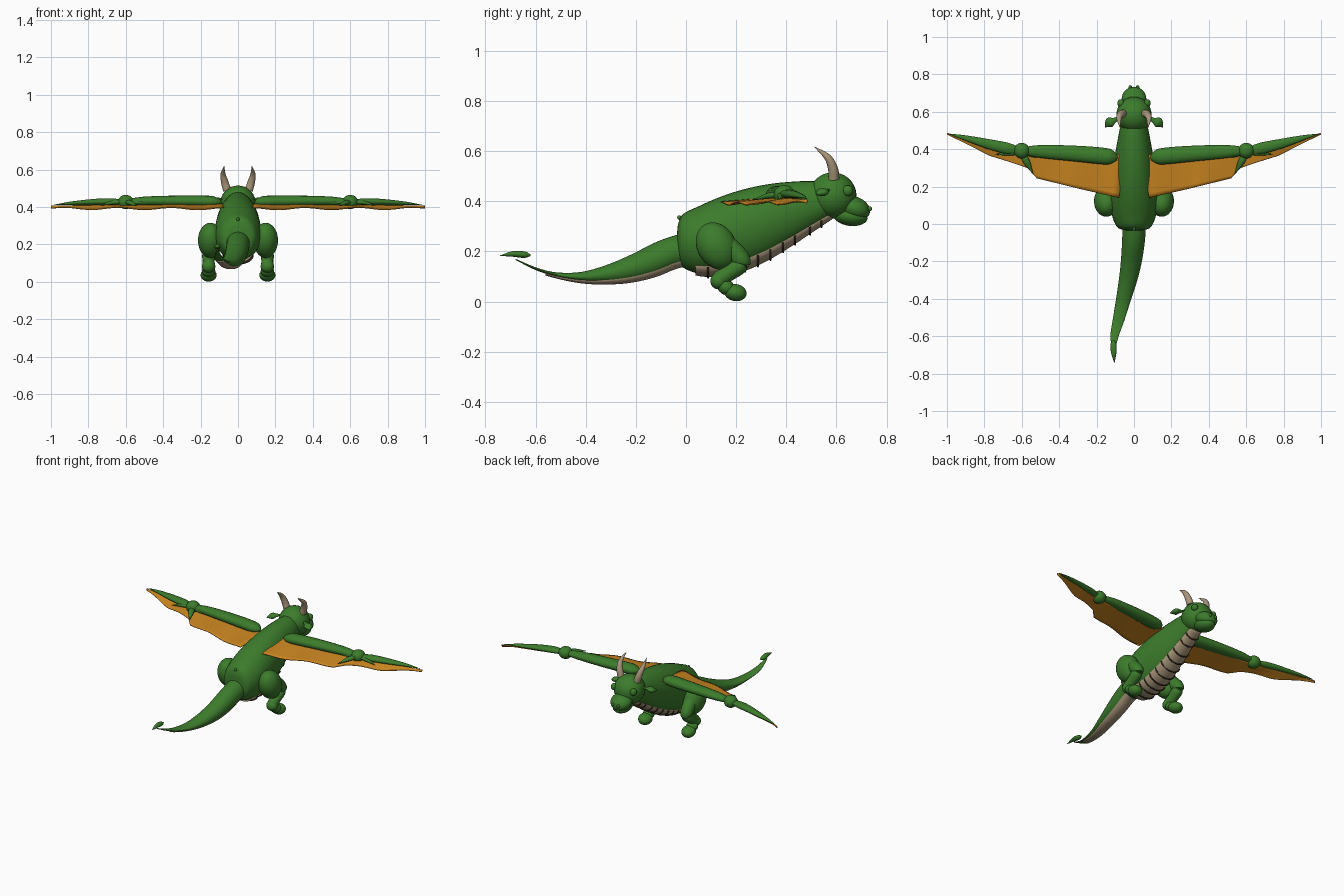
import bpy, bmesh, math
from mathutils import Vector, Euler

if "Cube" in bpy.data.objects:
    bpy.data.objects.remove(bpy.data.objects["Cube"])


def material(name, rgb):
    m = bpy.data.materials.new(name)
    m.use_nodes = True
    m.diffuse_color = (*rgb, 1)
    m.node_tree.nodes["Principled BSDF"].inputs["Base Color"].default_value = (*rgb, 1)
    return m


GREEN = material("scale green", (0.045, 0.2, 0.025))
ORANGE = material("membrane orange", (0.6, 0.24, 0.015))
BEIGE = material("horn beige", (0.4, 0.31, 0.2))
DARK = material("dark brown", (0.045, 0.028, 0.014))


def finish(name, bm, mat, angle=60):
    bmesh.ops.recalc_face_normals(bm, faces=bm.faces)
    mesh = bpy.data.meshes.new(name)
    bm.to_mesh(mesh)
    bm.free()
    mesh.materials.append(mat)
    ob = bpy.data.objects.new(name, mesh)
    bpy.context.collection.objects.link(ob)
    bpy.ops.object.select_all(action="DESELECT")
    ob.select_set(True)
    bpy.context.view_layer.objects.active = ob
    bpy.ops.object.shade_smooth_by_angle(angle=math.radians(angle))
    return ob


def smooth_path(keys, steps):
    """Catmull-Rom samples through tuples of any length."""
    k = [Vector(p) for p in keys]
    k = [2 * k[0] - k[1]] + k + [2 * k[-1] - k[-2]]
    out = []
    for i in range(1, len(k) - 2):
        a, b, c, d = k[i - 1:i + 3]
        for s in range(steps):
            t = s / steps
            out.append(0.5 * (2 * b + (c - a) * t + (2 * a - 5 * b + 4 * c - d) * t * t
                              + (3 * b - a - 3 * c + d) * t ** 3))
    return out + [k[-2]]


def skin(name, rings, mat):
    bm = bmesh.new()
    rows = [[bm.verts.new(p) for p in ring] for ring in rings]
    n = len(rows[0])
    for a, b in zip(rows, rows[1:]):
        for i in range(n):
            j = (i + 1) % n
            bm.faces.new((a[i], a[j], b[j], b[i]))
    bm.faces.new(rows[0])
    bm.faces.new(rows[-1])
    return finish(name, bm, mat)


def loft(name, sections, mat, n=32):
    """Upright elliptical sections: centre x, y, top z, bottom z, half width."""
    rings = []
    for x, y, top, low, w in sections:
        mid, h = (top + low) / 2, max((top - low) / 2, 0.001)
        rings.append([(x + max(w, 0.001) * math.cos(a), y, mid + h * math.sin(a))
                      for a in (i * math.tau / n for i in range(n))])
    return skin(name, rings, mat)


def tube(name, keys, mat, flat=1.0, n=16, steps=6):
    """Round limb through x, y, z, radius; flat scales its vertical thickness."""
    pts = smooth_path([(*k,) for k in [tuple(k) for k in keys]], steps)
    rings = []
    for i, p in enumerate(pts):
        d = (pts[min(i + 1, len(pts) - 1)] - pts[max(i - 1, 0)])
        d = Vector(d[:3]).normalized()
        side = d.cross(Vector((0, 0, 1)))
        side = side.normalized() if side.length > 0.05 else Vector((1, 0, 0))
        up = side.cross(d)
        r = max(p[3], 0.0008)
        rings.append([Vector(p[:3]) + r * (math.cos(a) * side + flat * math.sin(a) * up)
                      for a in (k * math.tau / n for k in range(n))])
    return skin(name, rings, mat)


def ball(name, centre, radii, mat=GREEN, tilt=0):
    bm = bmesh.new()
    bmesh.ops.create_uvsphere(bm, u_segments=28, v_segments=18, radius=1)
    turn = Euler((math.radians(tilt), 0, 0)).to_matrix()
    for v in bm.verts:
        v.co = turn @ Vector(a * b for a, b in zip(v.co, radii)) + Vector(centre)
    return finish(name, bm, mat)


# Body and belly
body = smooth_path([
    (0, -0.035, 0.28, 0.20, 0.025), (0, -0.03, 0.315, 0.165, 0.065), (0, -0.01, 0.35, 0.135, 0.095),
    (0, 0.05, 0.38, 0.112, 0.118), (0, 0.13, 0.415, 0.11, 0.125), (0, 0.22, 0.445, 0.127, 0.12),
    (0, 0.32, 0.467, 0.17, 0.11), (0, 0.42, 0.478, 0.23, 0.093), (0, 0.51, 0.48, 0.29, 0.076),
    (0, 0.6, 0.465, 0.35, 0.06)], 6)
loft("body", body, GREEN)
ball("rear_nub", (0, -0.026, 0.335), (0.009, 0.009, 0.009))


def belly_section(s, grow=0.0):
    x, y, top, low, w = s
    h = (top - low) / 2
    return (x, y, low + 0.6 * h, low - 0.01 - grow, 0.64 * w + grow)


loft("belly", [belly_section(s) for s in body if 0.03 < s[1] < 0.585], BEIGE)

# Dark seams across the belly
for i in range(10):
    y = 0.09 + 0.05 * i
    s = min(body, key=lambda q: abs(q[1] - y))
    x, _, top, low, w = belly_section(s, 0.003)
    mid, h = (top + low) / 2, (top - low) / 2
    arc = [(w * math.cos(a), s[1], mid + h * math.sin(a), 0.004)
           for a in (math.radians(190 + 16 * k) for k in range(11))]
    tube(f"belly_seam_{i + 1}", arc, DARK, n=6, steps=2)

# Tail with a pale underside and a leaf tip
tail = smooth_path([
    (0, 0.02, 0.275, 0.15, 0.062), (0, -0.04, 0.265, 0.137, 0.062), (-0.005, -0.12, 0.237, 0.105, 0.06),
    (-0.017, -0.22, 0.187, 0.082, 0.055), (-0.036, -0.32, 0.145, 0.075, 0.048),
    (-0.06, -0.42, 0.118, 0.08, 0.039), (-0.084, -0.52, 0.117, 0.1, 0.031),
    (-0.104, -0.6, 0.137, 0.126, 0.022), (-0.11, -0.68, 0.171, 0.166, 0.006)], 6)
loft("tail", tail, GREEN)
loft("tail_underside", [(x, y, b + 0.5 * (t - b), b - 0.007, 0.74 * w)
                        for x, y, t, b, w in tail if y > -0.57], BEIGE)
tube("tail_tip", [(-0.108, -0.62, 0.185, 0.004), (-0.11, -0.645, 0.187, 0.016),
                  (-0.108, -0.69, 0.19, 0.014), (-0.105, -0.742, 0.183, 0.001)], GREEN, flat=0.8)

# Head and muzzle
ball("head", (0, 0.585, 0.423), (0.094, 0.095, 0.092))
ball("muzzle", (0, 0.67, 0.373), (0.066, 0.066, 0.046), tilt=-20)
ball("lower_jaw", (0, 0.655, 0.342), (0.056, 0.07, 0.04), tilt=-8)

# Wing membrane outlines
LEAD = [(0.05, 0.37), (0.3, 0.38), (0.5, 0.39), (0.6, 0.39), (0.68, 0.405), (0.77, 0.43), (1, 0.485)]
TRAIL = [(0.08, 0.14), (0.3, 0.19), (0.52, 0.245), (0.57, 0.3), (0.68, 0.337), (0.77, 0.365), (1, 0.481)]


def membrane(name, s):
    bm = bmesh.new()
    rows, cuts, across = [], 6, 10
    for i in range((len(LEAD) - 1) * cuts + 1):
        k = min(i // cuts, len(LEAD) - 2)
        t = i / cuts - k
        a = Vector(LEAD[k]).lerp(Vector(LEAD[k + 1]), t)
        b = Vector(TRAIL[k]).lerp(Vector(TRAIL[k + 1]), t)
        row = []
        for j in range(across + 1):
            v = j / across
            p = a.lerp(b, v)
            z = 0.418 - 0.012 * p.x - v * 0.027 * (1 - 0.5 * p.x) + 0.006 * v * math.sin(22 * p.x)
            row.append(bm.verts.new((s * p.x, p.y, z)))
        rows.append(row)
    for a, b in zip(rows, rows[1:]):
        for j in range(across):
            bm.faces.new((a[j], a[j + 1], b[j + 1], b[j]))
    ob = finish(name, bm, ORANGE)
    mod = ob.modifiers.new("thickness", "SOLIDIFY")
    mod.thickness, mod.offset = 0.005, 0


# Paired parts
for side, s in (("left", 1), ("right", -1)):
    def limb(name, keys, mat=GREEN, flat=1.0):
        tube(f"{side}_{name}", [(s * x, y, z, r) for x, y, z, r in keys], mat, flat)

    def lump(name, c, r, mat=GREEN, tilt=0):
        ball(f"{side}_{name}", (s * c[0], c[1], c[2]), r, mat, tilt)

    # Face
    limb("horn", [(0.058, 0.59, 0.49, 0.022), (0.07, 0.586, 0.53, 0.02),
                  (0.08, 0.565, 0.575, 0.014), (0.074, 0.512, 0.618, 0.001)], BEIGE)
    limb("ear", [(0.08, 0.572, 0.445, 0.006), (0.105, 0.555, 0.442, 0.014),
                 (0.13, 0.542, 0.436, 0.027), (0.155, 0.518, 0.428, 0.002)], flat=0.6)
    lump("eye", (0.07, 0.645, 0.442), (0.019, 0.022, 0.022))
    lump("nostril", (0.02, 0.732, 0.37), (0.009, 0.01, 0.01))
    # Leg
    lump("thigh", (0.148, 0.122, 0.222), (0.066, 0.078, 0.098), tilt=28)
    limb("knee", [(0.15, 0.15, 0.235, 0.04), (0.155, 0.2, 0.19, 0.04),
                  (0.157, 0.226, 0.155, 0.034), (0.157, 0.225, 0.135, 0.012)])
    limb("shin", [(0.157, 0.235, 0.16, 0.015), (0.157, 0.215, 0.145, 0.034),
                  (0.157, 0.165, 0.11, 0.032), (0.157, 0.13, 0.088, 0.032), (0.157, 0.105, 0.075, 0.012)])
    lump("ankle", (0.157, 0.13, 0.082), (0.036, 0.033, 0.033))
    lump("instep", (0.157, 0.16, 0.057), (0.036, 0.038, 0.03), tilt=-30)
    lump("foot", (0.157, 0.197, 0.036), (0.043, 0.045, 0.034), tilt=-10)
    # Wing
    limb("upper_wing_arm", [(0.09, 0.352, 0.425, 0.012), (0.115, 0.357, 0.427, 0.034),
                            (0.16, 0.363, 0.43, 0.044), (0.32, 0.377, 0.432, 0.042),
                            (0.5, 0.388, 0.432, 0.034), (0.6, 0.392, 0.428, 0.018)], flat=0.7)
    lump("wing_joint", (0.6, 0.392, 0.427), (0.042, 0.042, 0.038))
    limb("outer_wing_arm", [(0.61, 0.392, 0.427, 0.018), (0.68, 0.405, 0.429, 0.03),
                            (0.78, 0.428, 0.427, 0.026), (0.9, 0.46, 0.42, 0.014),
                            (0.985, 0.481, 0.411, 0.002)], flat=0.6)
    limb("inner_wing_finger", [(0.6, 0.38, 0.425, 0.012), (0.575, 0.335, 0.423, 0.018),
                               (0.538, 0.265, 0.405, 0.001)], flat=0.7)
    limb("small_wing_finger", [(0.59, 0.385, 0.425, 0.012), (0.53, 0.372, 0.425, 0.016),
                               (0.46, 0.365, 0.415, 0.001)], flat=0.7)
    limb("outer_wing_finger", [(0.61, 0.385, 0.425, 0.012), (0.67, 0.38, 0.424, 0.015),
                               (0.74, 0.372, 0.408, 0.001)], flat=0.7)
    membrane(f"{side}_wing_membrane", s)
